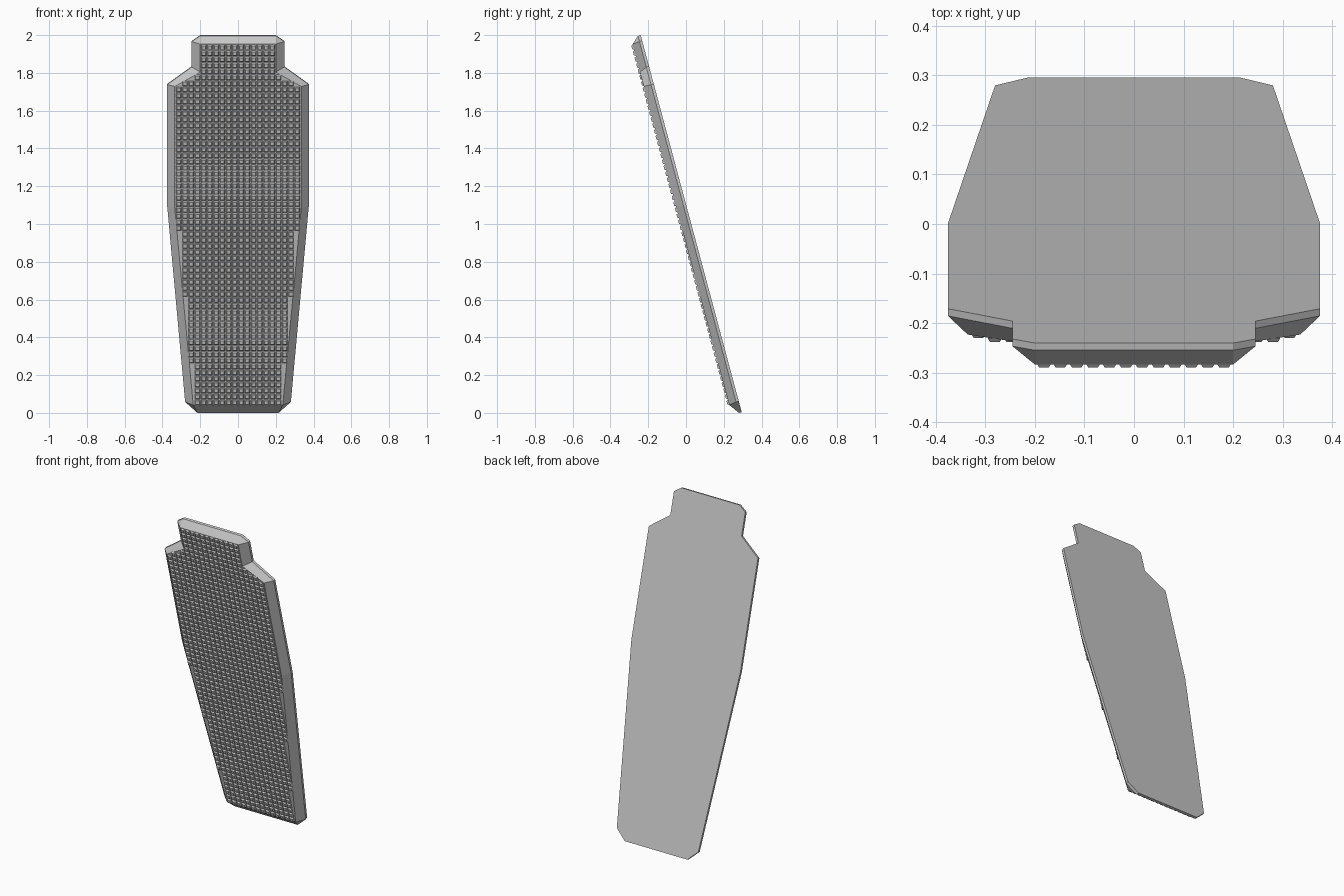
import bpy, bmesh, math

cube = bpy.data.objects.get("Cube")
if cube:
    bpy.data.objects.remove(cube, do_unlink=True)

TILT = math.radians(15)
LIP, DEPTH = 0.015, 0.054        # straight rim, then full slab thickness
PITCH, STUD_H = 0.033, 0.0085    # stud spacing and height

# Right-hand half outlines as (x, height), top to bottom
OUTER = [(0.2, 2.0), (0.245, 1.97), (0.245, 1.835), (0.375, 1.742),
         (0.375, 1.1), (0.28, 0.062), (0.215, 0.004)]
INNER = [(0.2, 1.966), (0.2, 1.966), (0.2, 1.818), (0.335, 1.742),
         (0.335, 1.1), (0.237, 0.056), (0.237, 0.056)]

grey = bpy.data.materials.new("light grey")
grey.use_nodes = True
colour = (0.58, 0.58, 0.58, 1)
grey.diffuse_color = colour
grey.node_tree.nodes["Principled BSDF"].inputs["Base Color"].default_value = colour


def stretch(half):
    """Lengthen heights so they are right after tilting."""
    return [(x, z / math.cos(TILT)) for x, z in half]


def finish(bm, name):
    """Turn a bmesh into a tilted object."""
    bmesh.ops.remove_doubles(bm, verts=bm.verts, dist=0.0001)
    bmesh.ops.recalc_face_normals(bm, faces=bm.faces)
    mesh = bpy.data.meshes.new(name)
    bm.to_mesh(mesh)
    bm.free()
    mesh.materials.append(grey)
    obj = bpy.data.objects.new(name, mesh)
    obj.rotation_euler.x = TILT
    obj.location.y = 0.296
    bpy.context.collection.objects.link(obj)


def ring(bm, half, y):
    """Closed, mirrored outline at depth y."""
    half = stretch(half)
    points = half + [(-x, z) for x, z in reversed(half)]
    return [bm.verts.new((x, y, z)) for x, z in points]


# Slab: back, straight rim, chamfer, front
bm = bmesh.new()
rings = [ring(bm, OUTER, 0), ring(bm, OUTER, -LIP), ring(bm, INNER, -DEPTH)]
for a, b in zip(rings, rings[1:]):
    for i in range(len(a)):
        j = (i + 1) % len(a)
        bm.faces.new((a[i], a[j], b[j], b[i]))
bm.faces.new(rings[0])
bm.faces.new(rings[-1])
finish(bm, "slab")


def half_width(z):
    """Half width of the front face at a height along the slab."""
    pts = stretch(INNER)
    for (x0, z0), (x1, z1) in zip(pts, pts[1:]):
        if z0 > z1 and z1 <= z <= z0:
            return x1 + (x0 - x1) * (z - z1) / (z0 - z1)
    return 0


def add_stud(bm, cx, cz):
    """Truncated pyramid standing on the front face."""
    def square(r, y):
        return [bm.verts.new((cx + sx * r, y, cz + sz * r))
                for sx, sz in ((-1, -1), (1, -1), (1, 1), (-1, 1))]
    base = square(0.014, -DEPTH)
    tip = square(0.0095, -DEPTH - STUD_H)
    for i in range(4):
        j = (i + 1) % 4
        bm.faces.new((base[i], base[j], tip[j], tip[i]))
    bm.faces.new(tip)
    bm.faces.new(base[::-1])


# Grid of studs, trimmed to the front face
bm = bmesh.new()
top = stretch(INNER)[0][1]
for row in range(60):
    z = top - (row + 0.5) * PITCH
    for col in range(11):
        x = (col + 0.5) * PITCH
        if x + 0.01 <= half_width(z):
            add_stud(bm, x, z)
            add_stud(bm, -x, z)
finish(bm, "grip_studs")
